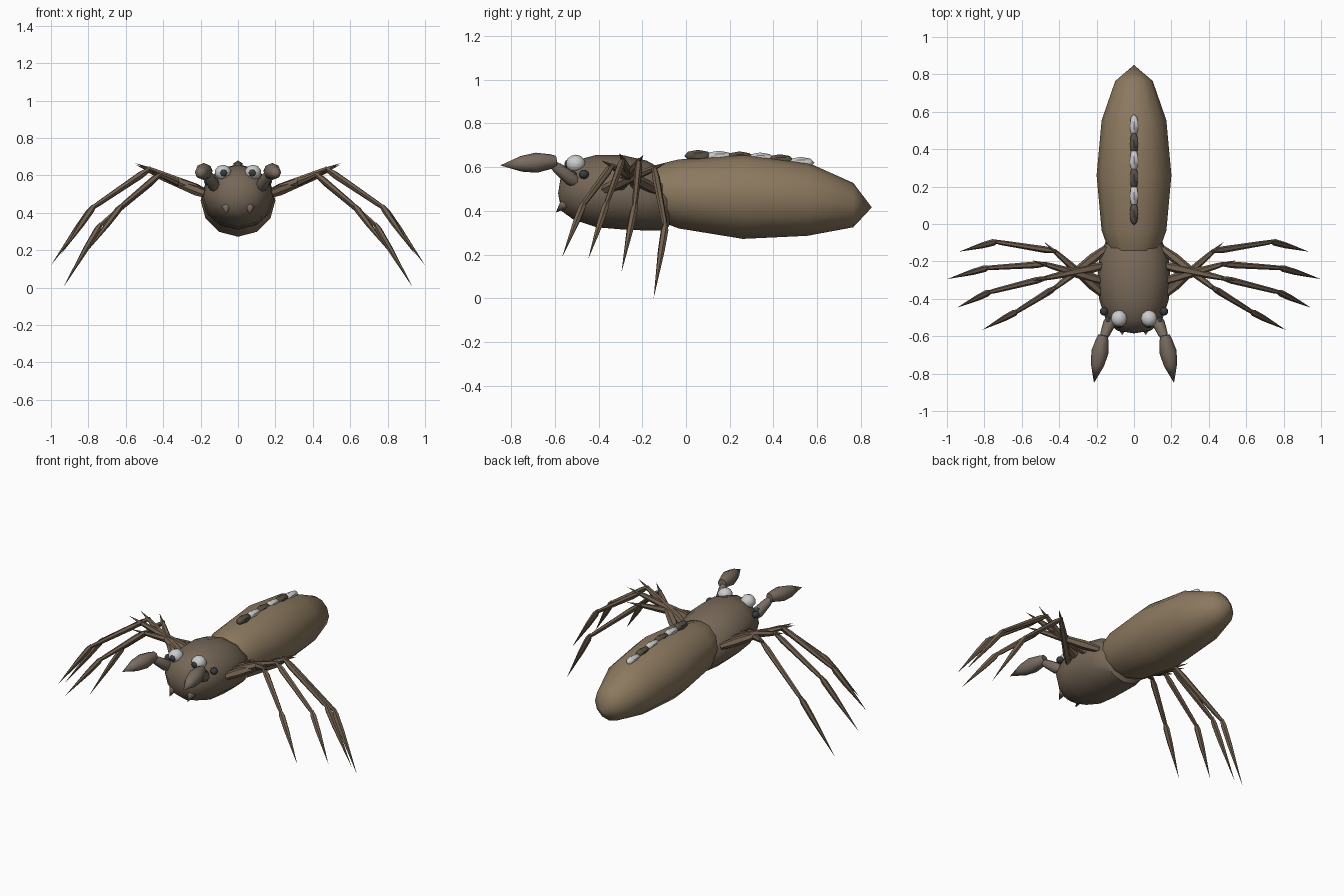
import bpy, bmesh, math
from mathutils import Vector, Matrix

if "Cube" in bpy.data.objects:
    bpy.data.objects.remove(bpy.data.objects["Cube"])


def mat(name, c):
    m = bpy.data.materials.new(name)
    m.diffuse_color = (*c, 1)
    m.use_nodes = True
    m.node_tree.nodes["Principled BSDF"].inputs["Base Color"].default_value = m.diffuse_color
    return m


ABDOMEN = mat("abdomen_brown", (0.26, 0.19, 0.115))
HEAD = mat("head_brown", (0.18, 0.135, 0.095))
LEG = mat("leg_brown", (0.17, 0.12, 0.08))
PALP = mat("palp_brown", (0.19, 0.15, 0.12))
DARK = mat("dark_brown", (0.10, 0.08, 0.06))
PALE = mat("pale_grey", (0.60, 0.60, 0.60))
BLACK = mat("eye_dark", (0.04, 0.045, 0.05))


def finish(name, bm, material, angle=50):
    bmesh.ops.recalc_face_normals(bm, faces=bm.faces)
    me = bpy.data.meshes.new(name)
    bm.to_mesh(me)
    bm.free()
    me.materials.append(material)
    ob = bpy.data.objects.new(name, me)
    bpy.context.collection.objects.link(ob)
    bpy.ops.object.select_all(action='DESELECT')
    ob.select_set(True)
    bpy.context.view_layer.objects.active = ob
    bpy.ops.object.shade_smooth_by_angle(angle=math.radians(angle))
    return ob


def bridge(bm, rings):
    """Join rings of vertices; a one-vertex ring is a pole."""
    n = max(len(r) for r in rings)
    for a, b in zip(rings, rings[1:]):
        for i in range(n):
            j = (i + 1) % n
            q = [a[i % len(a)], a[j % len(a)], b[j % len(b)], b[i % len(b)]]
            bm.faces.new(list(dict.fromkeys(q)))


def body(name, stations, material, n=12):
    """Loft along y; stations are (y, half width, bottom z, top z)."""
    bm = bmesh.new()
    rings = []
    for y, rx, lo, hi in stations:
        mid, rz = (lo + hi) / 2, (hi - lo) / 2
        k = n if rx else 1
        rings.append([bm.verts.new((rx * math.sin(2 * math.pi * i / n), y,
                                    mid + rz * math.cos(2 * math.pi * i / n)))
                      for i in range(k)])
    bridge(bm, rings)
    return finish(name, bm, material)


def spindle(name, p0, p1, profile, material, n=6):
    """Tapered limb piece from p0 to p1; profile is (fraction, radius)."""
    p0, p1 = Vector(p0), Vector(p1)
    rot = (p1 - p0).to_track_quat('Z', 'Y')
    bm = bmesh.new()
    rings = []
    for t, r in profile:
        c = p0.lerp(p1, t)
        k = n if r else 1
        rings.append([bm.verts.new(c + rot @ Vector((r * math.cos(2 * math.pi * i / n),
                                                     r * math.sin(2 * math.pi * i / n), 0)))
                      for i in range(k)])
    bridge(bm, rings)
    for r in (rings[0], rings[-1]):
        if len(r) > 2:
            bm.faces.new(r)
    return finish(name, bm, material)


def ball(name, loc, radii, material, seg=10, rings=6):
    bm = bmesh.new()
    m = Matrix.Translation(loc) @ Matrix.Diagonal((*radii, 1)) @ Matrix.Rotation(math.pi / 2, 4, 'X')
    bmesh.ops.create_uvsphere(bm, u_segments=seg, v_segments=rings, radius=1, matrix=m)
    return finish(name, bm, material)


# Abdomen and head-thorax
body("abdomen", [(-0.30, 0, 0.49, 0.49), (-0.24, 0.10, 0.40, 0.585), (-0.035, 0.173, 0.32, 0.635),
                 (0.26, 0.20, 0.272, 0.66), (0.555, 0.173, 0.286, 0.622),
                 (0.765, 0.10, 0.325, 0.528), (0.85, 0, 0.416, 0.416)], ABDOMEN)
body("head_thorax", [(-0.585, 0, 0.48, 0.48), (-0.57, 0.09, 0.40, 0.575), (-0.515, 0.15, 0.36, 0.628),
                     (-0.41, 0.185, 0.325, 0.656), (-0.29, 0.195, 0.315, 0.655),
                     (-0.18, 0.185, 0.31, 0.63), (-0.09, 0.15, 0.312, 0.58), (0.0, 0, 0.45, 0.45)], HEAD)

# Row of alternating spots on the abdomen
for i, (y, z) in enumerate([(0.055, 0.652), (0.15, 0.648), (0.245, 0.645),
                            (0.34, 0.64), (0.43, 0.632), (0.525, 0.62)]):
    ball(f"back_spot_{i + 1}", (0, y, z), (0.027, 0.063, 0.027), PALE if i % 2 else DARK, 6, 4)

# Legs: hip, knee, ankle, tip (right side), rear to front
LEGS = [
    [(0.15, -0.39, 0.49), (0.425, -0.145, 0.595), (0.74, -0.095, 0.33), (0.935, -0.148, 0.0)],
    [(0.15, -0.31, 0.50), (0.475, -0.215, 0.628), (0.785, -0.235, 0.42), (1.0, -0.295, 0.12)],
    [(0.15, -0.22, 0.50), (0.475, -0.29, 0.635), (0.775, -0.365, 0.43), (0.945, -0.447, 0.18)],
    [(0.15, -0.13, 0.49), (0.42, -0.34, 0.605), (0.63, -0.47, 0.43), (0.81, -0.566, 0.19)],
]
for side, s in (("right", 1), ("left", -1)):
    def P(p):
        return Vector((p[0] * s, p[1], p[2]))

    for i, pts in enumerate(LEGS):
        hip, knee, ankle, tip = [P(p) for p in pts]
        tag = f"{side}_leg_{i + 1}"
        spindle(tag + "_thigh", hip, knee, [(0, 0.018), (0.25, 0.027), (0.9, 0.015), (1, 0.012)], LEG)
        spindle(tag + "_shin", knee, ankle, [(-0.03, 0.010), (0.15, 0.018), (0.9, 0.013), (1, 0.010)], LEG)
        spindle(tag + "_foot", ankle, tip, [(-0.04, 0.010), (0.06, 0.018), (0.35, 0.016), (1, 0)], LEG)
        out = (knee - hip).normalized()
        spindle(tag + "_knee_spike", knee - out * 0.01, knee + out * 0.08, [(0, 0.011), (1, 0)], LEG, 5)

    # Feelers
    spindle(side + "_feeler_arm", P((0.115, -0.49, 0.52)), P((0.168, -0.62, 0.62)),
            [(0, 0.02), (0.3, 0.034), (0.75, 0.026), (1, 0.015)], PALP, 8)
    spindle(side + "_feeler_club", P((0.165, -0.595, 0.627)), P((0.214, -0.85, 0.608)),
            [(0, 0.026), (0.1, 0.034), (0.35, 0.046), (0.62, 0.036), (1, 0)], PALP, 8)

    # Eyes and fangs
    ball(side + "_eye", P((0.08, -0.505, 0.615)), (0.045, 0.045, 0.042), PALE)
    ball(side + "_pupil", P((0.077, -0.543, 0.613)), (0.02, 0.013, 0.02), BLACK, 8)
    ball(side + "_small_eye_front", P((0.135, -0.52, 0.565)), (0.02, 0.02, 0.02), BLACK, 8)
    ball(side + "_small_eye_rear", P((0.16, -0.467, 0.567)), (0.023, 0.023, 0.021), BLACK, 8)
    spindle(side + "_fang", P((0.063, -0.53, 0.455)), P((0.063, -0.595, 0.393)),
            [(0, 0.02), (0.3, 0.028), (1, 0)], PALP, 8)
